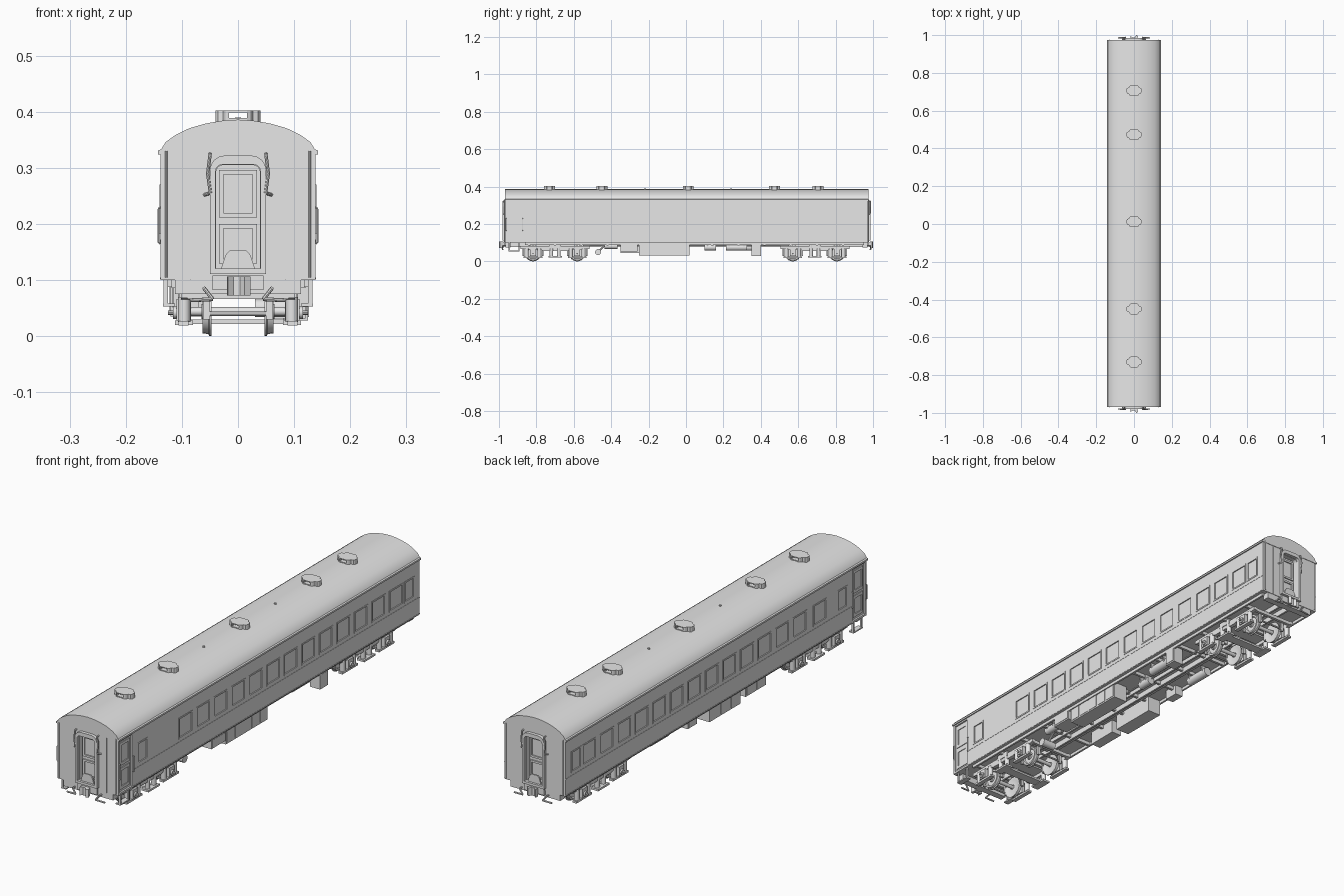
import bpy, bmesh, math
from mathutils import Vector, Matrix

cube = bpy.data.objects.get("Cube")
if cube:
    bpy.data.objects.remove(cube, do_unlink=True)

grey = bpy.data.materials.new("plain grey")
grey.use_nodes = True
grey.diffuse_color = (0.8, 0.8, 0.8, 1)
grey.node_tree.nodes["Principled BSDF"].inputs["Base Color"].default_value = (0.8, 0.8, 0.8, 1)

SIDES = (-1, 1)
HALF = 0.138            # half width of the body
FRONT, BACK = -0.967, 0.973


def box(bm, x, y, z):
    """Box from three (low, high) ranges."""
    size = [abs(r[1] - r[0]) for r in (x, y, z)]
    mid = [(r[1] + r[0]) / 2 for r in (x, y, z)]
    bmesh.ops.create_cube(bm, size=1, matrix=Matrix.Translation(mid) @ Matrix.Diagonal((*size, 1)))


def rod(bm, points, r, seg=8):
    """Round bar along a chain of points."""
    for a, b in zip(points, points[1:]):
        a, b = Vector(a), Vector(b)
        turn = (b - a).to_track_quat('Z', 'Y').to_matrix().to_4x4()
        bmesh.ops.create_cone(bm, cap_ends=True, segments=seg, radius1=r, radius2=r,
                              depth=(b - a).length, matrix=Matrix.Translation((a + b) / 2) @ turn)


def place(p, axis, d):
    return {'x': (d, *p), 'y': (p[0], d, p[1]), 'z': (*p, d)}[axis]


def prism(bm, outline, axis, lo, hi, hole=None):
    """Extruded outline, with an optional hole of the same point count."""
    loops = [[[bm.verts.new(place(p, axis, d)) for p in pts] for d in (lo, hi)]
             for pts in ([outline, hole] if hole else [outline])]
    n = len(outline)
    for low, high in loops:
        for i in range(n):
            j = (i + 1) % n
            bm.faces.new((low[i], low[j], high[j], high[i]))
    for k in (0, 1):
        if hole:
            for i in range(n):
                j = (i + 1) % n
                bm.faces.new((loops[0][k][i], loops[0][k][j], loops[1][k][j], loops[1][k][i]))
        else:
            bm.faces.new(loops[0][k])


def lathe_x(bm, profile, centre, seg=24):
    """Turn an (x, radius) profile around an axis parallel to x."""
    c = Vector(centre)
    vs = [bm.verts.new(c + Vector((x, 0, r))) for x, r in profile]
    es = [bm.edges.new(p) for p in zip(vs, vs[1:])]
    bmesh.ops.spin(bm, geom=vs + es, cent=c, axis=(1, 0, 0), angle=math.tau, steps=seg, use_merge=True)


def finish(name, bm, smooth=False):
    bmesh.ops.recalc_face_normals(bm, faces=bm.faces[:])
    mesh = bpy.data.meshes.new(name)
    bm.to_mesh(mesh)
    bm.free()
    ob = bpy.data.objects.new(name, mesh)
    bpy.context.collection.objects.link(ob)
    mesh.materials.append(grey)
    if smooth:
        bpy.ops.object.select_all(action='DESELECT')
        ob.select_set(True)
        bpy.context.view_layer.objects.active = ob
        bpy.ops.object.shade_smooth_by_angle(angle=math.radians(35))
    return ob


def rect(a, b):
    return [(a[0], b[0]), (a[1], b[0]), (a[1], b[1]), (a[0], b[1])]


def arch(w, z0, z1, r):
    """Doorway outline with rounded upper corners."""
    pts = [(-w, z0), (w, z0)]
    for cx, start in ((w - r, 0), (r - w, 90)):
        for k in range(5):
            t = math.radians(start + k * 22.5)
            pts.append((cx + r * math.cos(t), z1 - r + r * math.sin(t)))
    return pts


# Window list: side, centre, half width
pitch = 0.113
windows = [(s, -0.535 + pitch * i, 0.042) for s in SIDES for i in range(13)]
windows += [(s, y, 0.03) for s in SIDES for y in (-0.81, 0.905)] + [(-1, -0.665, 0.042)]
WZ = (0.185, 0.268)
DOOR_Y = (-0.957, -0.88)

# Body shell with window, side door and end door recesses
bm = bmesh.new()
box(bm, (-HALF, HALF), (FRONT, BACK), (0.10, 0.327))
body = finish("body", bm)
bm = bmesh.new()
for s, y, w in windows:
    box(bm, (s * (HALF - 0.004), s * 0.2), (y - w, y + w), WZ)
for s in SIDES:
    box(bm, (s * (HALF - 0.007), s * 0.2), DOOR_Y, (0.108, 0.318))
for lo, hi in ((FRONT - 0.1, FRONT + 0.02), (BACK - 0.02, BACK + 0.1)):
    prism(bm, arch(0.039, 0.12, 0.305, 0.012), 'y', lo, hi)
cutter = finish("cutter", bm)
cutter.hide_render = True
cut = body.modifiers.new("openings", 'BOOLEAN')
cut.operation, cut.solver, cut.object = 'DIFFERENCE', 'EXACT', cutter
bpy.context.view_layer.update()
body.data = bpy.data.meshes.new_from_object(body.evaluated_get(bpy.context.evaluated_depsgraph_get()))
body.modifiers.clear()
bpy.data.objects.remove(cutter, do_unlink=True)

# Roof with gutters along the eaves
half = [(0.143, 0.324), (0.143, 0.331), (0.137, 0.333), (0.129, 0.346), (0.111, 0.359),
        (0.086, 0.371), (0.058, 0.379), (0.029, 0.384)]
bm = bmesh.new()
prism(bm, half + [(0, 0.386)] + [(-x, z) for x, z in reversed(half)], 'y', FRONT - 0.002, BACK + 0.002)
finish("roof", bm, True)

# Roof ventilators: open tunnel between two winged cheeks
wing = [(0.016, -0.029), (0.022, -0.026), (0.027, -0.017), (0.036, -0.014), (0.040, -0.008)]
wing += [(x, -y) for x, y in reversed(wing)]
bm = bmesh.new()
for vy in (-0.73, -0.45, 0.012, 0.473, 0.706):
    full = [(x, vy + y) for x, y in wing] + [(-x, vy + y) for x, y in reversed(wing)]
    prism(bm, full, 'z', 0.399, 0.402)
    prism(bm, full, 'z', 0.382, 0.389)
    for s in SIDES:
        prism(bm, [(s * x, vy + y) for x, y in wing], 'z', 0.389, 0.399)
for vy in (-0.22, 0.24):
    rod(bm, [(0, vy, 0.382), (0, vy, 0.39)], 0.005)
finish("roof_ventilators", bm)

# Window frames and centre sashes
bm = bmesh.new()
for s, y, w in windows:
    x = sorted((s * (HALF - 0.003), s * (HALF + 0.0015)))
    prism(bm, rect((y - w - 0.002, y + w + 0.002), (WZ[0] - 0.002, WZ[1] + 0.002)), 'x', *x,
          hole=rect((y - w + 0.004, y + w - 0.004), (WZ[0] + 0.004, WZ[1] - 0.004)))
finish("window_frames", bm)

# Belt strips and sill strips along both sides
bm = bmesh.new()
for s in SIDES:
    for z, h in ((0.168, 0.004), (0.102, 0.003)):
        box(bm, (s * (HALF - 0.001), s * (HALF + 0.001)), (-0.87, BACK), (z, z + h))
finish("belt_strips", bm)

# Side doors: leaf frames, handles, grab rails and steps
bm = bmesh.new()
for s in SIDES:
    x = sorted((s * (HALF - 0.008), s * (HALF - 0.004)))
    for z in ((0.118, 0.205), (0.215, 0.308)):
        prism(bm, rect((-0.950, -0.887), z), 'x', *x,
              hole=rect((-0.941, -0.896), (z[0] + 0.012, z[1] - 0.012)))
    for y in (-0.962, -0.873):
        rod(bm, [(s * HALF, y, 0.165), (s * 0.142, y, 0.168), (s * 0.142, y, 0.227), (s * HALF, y, 0.23)], 0.0018)
    for y in (-0.945, -0.892):
        box(bm, (s * 0.125, s * 0.133), (y - 0.003, y + 0.003), (0.055, 0.102))
    box(bm, (s * 0.112, s * 0.134), (-0.948, -0.889), (0.053, 0.058))
finish("side_doors_and_steps", bm)

# Ends: doorway surround, inner door, rails, buffer beam and coupler
for end, y0, o in (("front", FRONT, -1), ("back", BACK, 1)):
    bm = bmesh.new()
    prism(bm, arch(0.050, 0.111, 0.322, 0.026), 'y', *sorted((y0 - o * 0.002, y0 + o * 0.013)),
          hole=arch(0.040, 0.121, 0.306, 0.012))
    finish(end + "_gangway_surround", bm)
    bm = bmesh.new()
    d = sorted((y0 - o * 0.022, y0 - o * 0.015))
    for z in ((0.13, 0.20), (0.212, 0.296)):
        prism(bm, rect((-0.034, 0.034), z), 'y', *d, hole=rect((-0.026, 0.026), (z[0] + 0.008, z[1] - 0.008)))
    prism(bm, [(-0.030, 0.121), (0.030, 0.121), (0.022, 0.145), (0.014, 0.154), (-0.014, 0.154), (-0.022, 0.145)],
          'y', *sorted((y0 - o * 0.002, y0 + o * 0.004)))
    finish(end + "_end_door", bm)
    bm = bmesh.new()
    for s in SIDES:
        y = y0 + o * 0.012
        rod(bm, [(s * 0.050, y0, 0.325), (s * 0.050, y, 0.322), (s * 0.054, y, 0.29),
                 (s * 0.049, y, 0.255), (s * 0.060, y0, 0.252)], 0.003)
        rod(bm, [(s * 0.128, y0 + o * 0.003, 0.105), (s * 0.128, y0 + o * 0.003, 0.33)], 0.002)
        box(bm, (s * 0.0845, s * 0.0855), (y0, y0 + o * 0.001), (0.10, 0.355))
        # Hanging brake hoses
        rod(bm, [(s * 0.06, y0 - o * 0.02, 0.085), (s * 0.06, y0 + o * 0.012, 0.085), (s * 0.045, y0 + o * 0.015, 0.066),
                 (s * 0.085, y0 + o * 0.012, 0.064)], 0.0035)
    finish(end + "_rails_and_hoses", bm, True)
    bm = bmesh.new()
    box(bm, (-0.112, 0.112), (y0 - o * 0.03, y0 - o * 0.002), (0.075, 0.102))
    box(bm, (-0.045, 0.045), (y0 - o * 0.01, y0 + o * 0.006), (0.082, 0.108))
    box(bm, (-0.012, 0.012), (y0 - o * 0.03, y0 + o * 0.013), (0.078, 0.1))
    y = y0 + o * 0.01
    tip = o * 1.0
    prism(bm, [(-0.020, y), (0.016, y), (0.022, tip - o * 0.006), (0.012, tip), (0.004, tip - o * 0.012),
               (-0.008, tip - o * 0.012), (-0.018, tip - o * 0.004)], 'z', 0.073, 0.106)
    finish(end + "_coupler", bm)

# Underframe sills and cross members
bm = bmesh.new()
for s in SIDES:
    box(bm, (s * 0.018, s * 0.026), (FRONT + 0.03, BACK - 0.03), (0.078, 0.101))
    box(bm, (s * 0.118, s * 0.126), (-0.86, BACK - 0.02), (0.088, 0.101))
for i in range(13):
    y = -0.84 + i * 0.14
    box(bm, (-0.12, 0.12), (y - 0.005, y + 0.005), (0.086, 0.101))
finish("underframe", bm)

# Equipment boxes below the floor, with raised doors
bm = bmesh.new()
for x, y, z in (((0.06, 0.125), (-0.35, -0.26), (0.052, 0.1)), ((0.055, 0.12), (-0.25, 0.02), (0.032, 0.1)),
                ((-0.12, -0.06), (-0.18, 0.02), (0.035, 0.1)), ((-0.115, -0.07), (-0.35, -0.22), (0.045, 0.1)),
                ((0.08, 0.125), (0.35, 0.40), (0.028, 0.1)), ((-0.12, -0.085), (0.1, 0.16), (0.06, 0.1))):
    box(bm, x, y, z)
    n = max(1, round((y[1] - y[0]) / 0.06))
    step = (y[1] - y[0]) / n
    out = max(x, key=abs)
    for i in range(n):
        box(bm, (out * 0.98, out * 1.015), (y[0] + i * step + 0.005, y[0] + (i + 1) * step - 0.005),
            (z[0] + 0.006, z[1] - 0.012))
finish("equipment_boxes", bm)

# Air tanks, brake cylinder, generator and pipes
bm = bmesh.new()
for x, y0, y1, z, r in ((0.085, 0.215, 0.325, 0.075, 0.018), (-0.085, 0.25, 0.36, 0.075, 0.018),
                        (0.09, -0.435, -0.365, 0.082, 0.016), (0.045, 0.10, 0.16, 0.075, 0.017)):
    rod(bm, [(x, y0, z), (x, y1, z)], r, 16)
    for y in (y0 + 0.015, y1 - 0.015):
        box(bm, (x - r * 1.06, x + r * 1.06), (y - 0.003, y + 0.003), (z, 0.101))
rod(bm, [(0.03, -0.47, 0.05), (0.09, -0.47, 0.05)], 0.016, 16)
rod(bm, [(0.06, -0.47, 0.05), (0.06, -0.43, 0.09)], 0.005)
for x in (-0.04, 0.04):
    rod(bm, [(x, -0.55, 0.085), (x, 0.55, 0.085)], 0.003)
finish("tanks_and_pipes", bm, True)

# Two four-wheel bogies
AX = 0.118
outline = [(-0.185, 0.068), (-0.15, 0.064), (-0.09, 0.066), (-0.06, 0.056), (0.06, 0.056), (0.09, 0.066),
           (0.15, 0.064), (0.185, 0.068), (0.185, 0.082), (-0.185, 0.082)]
for name, by in (("front", -0.70), ("back", 0.689)):
    bm = bmesh.new()
    for ay in (by - AX, by + AX):
        rod(bm, [(-0.1, ay, 0.044), (0.1, ay, 0.044)], 0.008, 12)
        for s in SIDES:
            profile = [(0.048, 0.010), (0.049, 0.032), (0.047, 0.036), (0.047, 0.044), (0.051, 0.044),
                       (0.053, 0.040), (0.063, 0.039), (0.063, 0.032), (0.058, 0.029), (0.058, 0.014),
                       (0.065, 0.013), (0.065, 0.008)]
            lathe_x(bm, [(s * x, r) for x, r in profile], (0, ay, 0.044))
    finish(name + "_wheelsets", bm, True)
    bm = bmesh.new()
    for s in SIDES:
        prism(bm, [(by + y, z) for y, z in outline], 'x', *sorted((s * 0.086, s * 0.102)))
        for ay in (by - AX, by + AX):
            box(bm, (s * 0.084, s * 0.110), (ay - 0.016, ay + 0.016), (0.028, 0.066))
            rod(bm, [(s * 0.105, ay, 0.042), (s * 0.116, ay, 0.042)], 0.011, 12)
            rod(bm, [(s * 0.116, ay, 0.042), (s * 0.125, ay, 0.042)], 0.004)
            box(bm, (s * 0.088, s * 0.106), (ay - 0.05, ay + 0.05), (0.019, 0.027))
            for o in SIDES:
                rod(bm, [(s * 0.096, ay + o * 0.034, 0.025), (s * 0.096, ay + o * 0.034, 0.07)], 0.011, 12)
                # Brake shoes beside each wheel
                box(bm, (s * 0.05, s * 0.062), (ay + o * 0.047, ay + o * 0.055), (0.03, 0.075))
        for o in SIDES:
            rod(bm, [(s * 0.096, by + o * 0.02, 0.028), (s * 0.096, by + o * 0.02, 0.09)], 0.010, 12)
        box(bm, (s * 0.08, s * 0.112), (by - 0.036, by + 0.036), (0.02, 0.028))
    box(bm, (-0.105, 0.105), (by - 0.03, by + 0.03), (0.07, 0.092))
    box(bm, (-0.09, 0.09), (by - 0.02, by + 0.02), (0.022, 0.03))
    for o in SIDES:
        for d, h in ((0.05, 0.012), (0.178, 0.014)):
            box(bm, (-0.09, 0.09), (by + o * d - 0.006, by + o * d + 0.006), (0.066, 0.066 + h))
        rod(bm, [(-0.06, by + o * 0.169, 0.04), (0.06, by + o * 0.169, 0.04)], 0.004)
    rod(bm, [(0, by, 0.08), (0, by, 0.101)], 0.025, 16)
    finish(name + "_bogie", bm, True)
